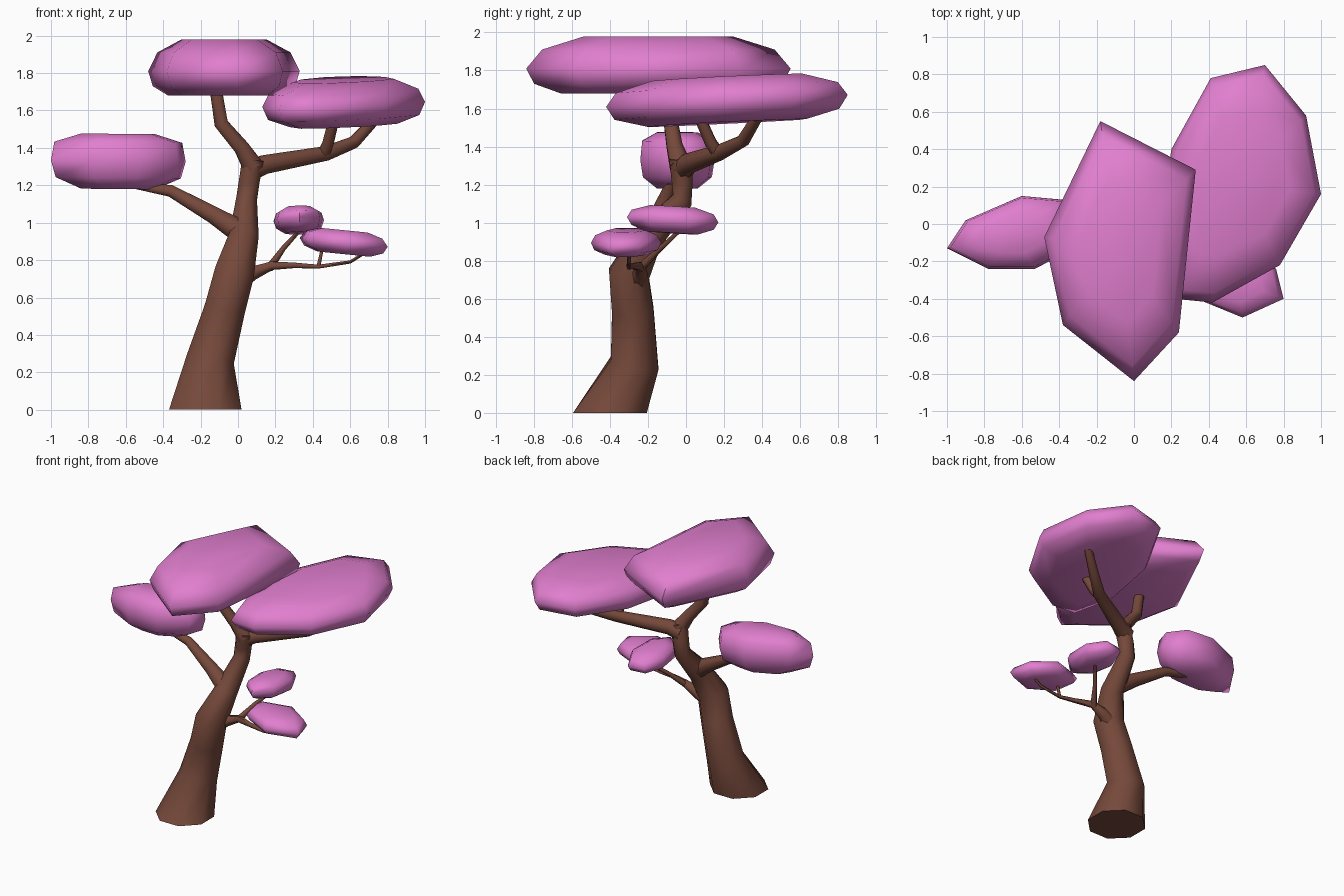
import bpy
import bmesh
import math
from mathutils import Vector

default_cube = bpy.data.objects.get("Cube")
if default_cube:
    bpy.data.objects.remove(default_cube, do_unlink=True)


def make_material(name, colour):
    material = bpy.data.materials.new(name)
    material.use_nodes = True
    material.diffuse_color = colour
    shader = material.node_tree.nodes["Principled BSDF"]
    shader.inputs["Base Color"].default_value = colour
    shader.inputs["Roughness"].default_value = 0.8
    return material


BARK = make_material("brown bark", (0.18, 0.066, 0.043, 1))
LEAF = make_material("pink foliage", (0.75, 0.21, 0.62, 1))


def loft(name, rings, material, angle):
    """Skin a stack of equal-sized point rings and cap both ends."""
    bm = bmesh.new()
    loops = [[bm.verts.new(point) for point in ring] for ring in rings]
    count = len(loops[0])
    for low, high in zip(loops, loops[1:]):
        for i in range(count):
            j = (i + 1) % count
            bm.faces.new((low[i], low[j], high[j], high[i]))
    bm.faces.new(loops[0][::-1])
    bm.faces.new(loops[-1])
    bmesh.ops.recalc_face_normals(bm, faces=bm.faces)
    mesh = bpy.data.meshes.new(name)
    bm.to_mesh(mesh)
    bm.free()
    mesh.materials.append(material)
    obj = bpy.data.objects.new(name, mesh)
    bpy.context.collection.objects.link(obj)
    bpy.ops.object.select_all(action="DESELECT")
    obj.select_set(True)
    bpy.context.view_layer.objects.active = obj
    bpy.ops.object.shade_smooth_by_angle(angle=math.radians(angle))
    return obj


def limb(name, path, sides=8):
    """Tapered tube; each path entry is x, y, z, radius."""
    points = [Vector(entry[:3]) for entry in path]
    rings = []
    for k, (centre, entry) in enumerate(zip(points, path)):
        before = points[max(k - 1, 0)]
        after = points[min(k + 1, len(points) - 1)]
        axis = (after - before).normalized()
        if centre.z == 0:
            axis = Vector((0, 0, 1))  # flat foot on the ground
        side = Vector((0, 1, 0)).cross(axis).normalized()
        other = axis.cross(side)
        ring = []
        for i in range(sides):
            turn = math.tau * (i + 0.5) / sides
            ring.append(centre + entry[3] * (side * math.cos(turn) + other * math.sin(turn)))
        rings.append(ring)
    return loft(name, rings, BARK, 60)


def foliage(name, outline, levels, tilt=(0, 0)):
    """Flattened cloud; levels are z and outline scale, tilt leans it in x and y."""
    xs, ys = zip(*outline)
    cx = (min(xs) + max(xs)) / 2
    cy = (min(ys) + max(ys)) / 2
    rings = []
    for z, scale in levels:
        ring = []
        for x, y in outline:
            dx, dy = (x - cx) * scale, (y - cy) * scale
            ring.append((cx + dx, cy + dy, z + dx * tilt[0] + dy * tilt[1]))
        rings.append(ring)
    return loft(name, rings, LEAF, 75)


# Trunk
limb("trunk", [
    (-0.175, -0.4, 0, 0.21), (-0.15, -0.27, 0.26, 0.138), (-0.07, -0.28, 0.54, 0.118),
    (-0.02, -0.3, 0.73, 0.115), (0.03, -0.2, 0.92, 0.085), (0.045, -0.02, 1.12, 0.06),
    (0.06, -0.02, 1.22, 0.06), (0.08, -0.03, 1.34, 0.062)])

# Upper limbs
limb("top_branch", [
    (0.08, -0.03, 1.3, 0.06), (0.02, -0.06, 1.4, 0.045),
    (-0.09, -0.08, 1.53, 0.04), (-0.12, -0.08, 1.72, 0.035)])
limb("left_branch", [
    (0.06, -0.02, 1.28, 0.065), (0.14, 0.01, 1.31, 0.055),
    (0.47, 0.18, 1.37, 0.042), (0.62, 0.3, 1.43, 0.035), (0.76, 0.39, 1.58, 0.028)])
limb("left_branch_fork", [
    (0.45, 0.18, 1.35, 0.035), (0.48, 0.13, 1.42, 0.033), (0.52, 0.06, 1.58, 0.03)])
limb("right_branch", [
    (0.03, -0.18, 0.94, 0.07), (-0.13, -0.14, 1.04, 0.05),
    (-0.36, -0.09, 1.17, 0.034), (-0.62, -0.06, 1.21, 0.015)])

# Thin lower limb with two twigs
limb("lower_branch", [
    (-0.01, -0.27, 0.69, 0.07), (0.08, -0.24, 0.73, 0.042), (0.18, -0.24, 0.77, 0.026),
    (0.3, -0.28, 0.772, 0.017), (0.43, -0.3, 0.765, 0.012),
    (0.6, -0.3, 0.79, 0.01), (0.68, -0.3, 0.84, 0.009)], 6)
limb("inner_twig", [
    (0.17, -0.24, 0.76, 0.025), (0.24, -0.14, 0.86, 0.016), (0.34, -0.02, 0.97, 0.011)], 6)
limb("outer_twig", [
    (0.43, -0.3, 0.765, 0.012), (0.45, -0.3, 0.86, 0.009)], 6)

# Foliage clouds
foliage("top_foliage", [
    (-0.18, 0.55), (-0.48, -0.07), (-0.38, -0.54), (0, -0.84), (0.24, -0.58), (0.33, 0.29)],
    [(1.68, 0.74), (1.73, 0.94), (1.81, 1), (1.91, 0.88), (1.98, 0.56)])
foliage("left_foliage", [
    (0.41, 0.78), (0.2, 0.4), (0.13, -0.08), (0.22, -0.4), (0.42, -0.42),
    (0.78, -0.22), (1, 0.16), (0.92, 0.58), (0.7, 0.85)],
    [(1.525, 0.66), (1.57, 0.93), (1.64, 1), (1.71, 0.92), (1.765, 0.62)], (0.02, 0.045))
foliage("right_foliage", [
    (-1, -0.13), (-0.78, -0.24), (-0.53, -0.24), (-0.32, -0.13),
    (-0.28, 0), (-0.38, 0.13), (-0.6, 0.15), (-0.9, 0.02)],
    [(1.18, 0.55), (1.24, 0.93), (1.33, 1), (1.43, 0.95), (1.475, 0.55)], (-0.01, 0))
foliage("inner_small_foliage", [
    (0.33, -0.31), (0.44, -0.2), (0.46, 0.02), (0.38, 0.17), (0.25, 0.15),
    (0.19, 0), (0.21, -0.2)],
    [(0.945, 0.55), (0.975, 0.9), (1.015, 1), (1.055, 0.9), (1.085, 0.5)], (0.02, -0.06))
foliage("outer_small_foliage", [
    (0.36, -0.41), (0.58, -0.5), (0.8, -0.4), (0.76, -0.24), (0.57, -0.13), (0.33, -0.23)],
    [(0.832, 0.6), (0.857, 0.9), (0.895, 1), (0.935, 0.88), (0.96, 0.55)], (-0.1, 0))
